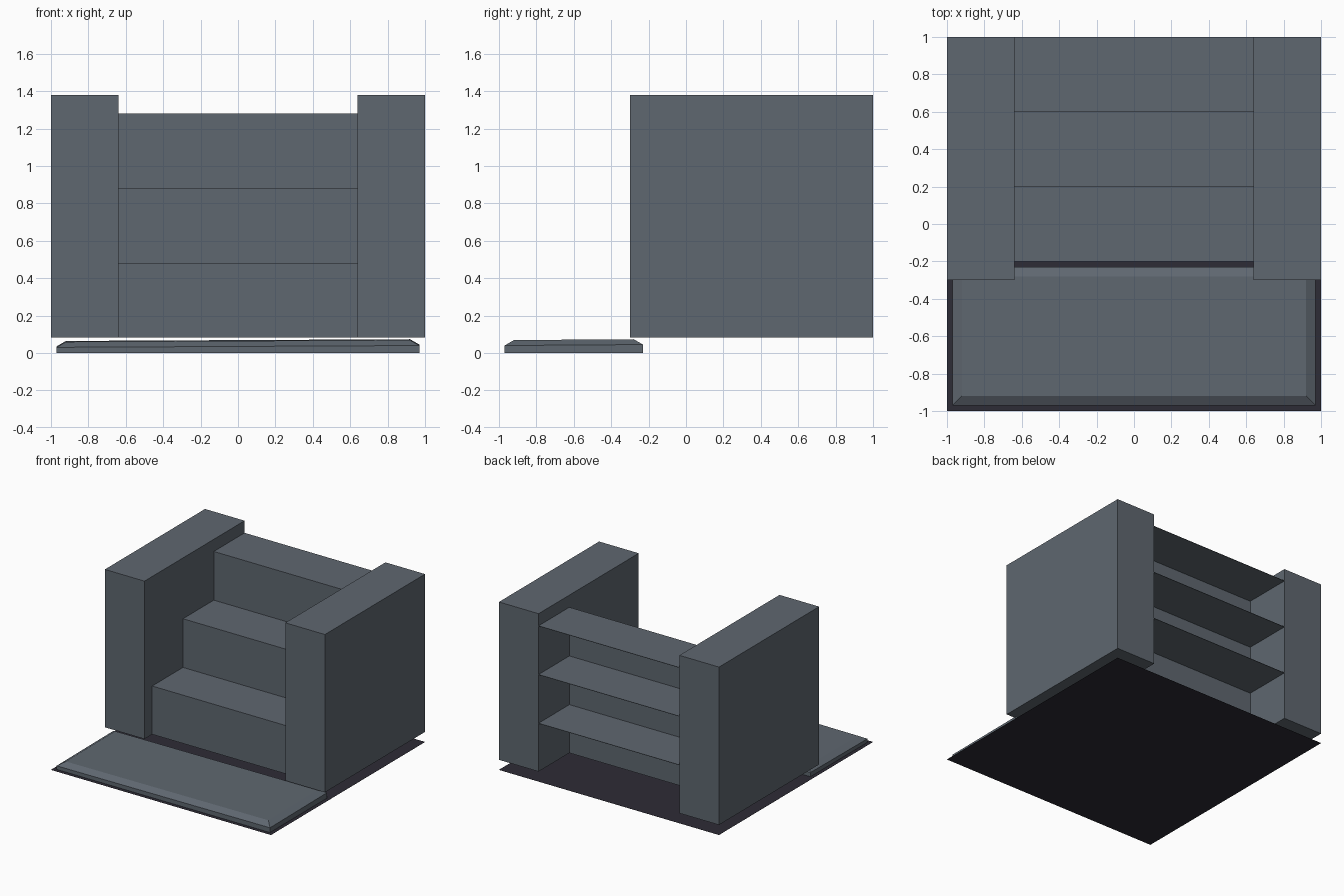
import bpy
import bmesh

cube = bpy.data.objects.get("Cube")
if cube:
    bpy.data.objects.remove(cube, do_unlink=True)


def make_material(name, rgb):
    mat = bpy.data.materials.new(name)
    mat.use_nodes = True
    mat.diffuse_color = (*rgb, 1)
    mat.node_tree.nodes["Principled BSDF"].inputs["Base Color"].default_value = (*rgb, 1)
    return mat


slate = make_material("slate grey", (0.114, 0.136, 0.162))
dark = make_material("dark plum", (0.027, 0.025, 0.037))


def finish(name, bm, mat):
    bmesh.ops.recalc_face_normals(bm, faces=bm.faces)
    mesh = bpy.data.meshes.new(name)
    bm.to_mesh(mesh)
    bm.free()
    mesh.materials.append(mat)
    obj = bpy.data.objects.new(name, mesh)
    bpy.context.collection.objects.link(obj)
    return obj


def box(name, lo, hi, mat):
    bm = bmesh.new()
    bmesh.ops.create_cube(bm, size=1)
    for v in bm.verts:
        v.co = [(a + b) / 2 + c * (b - a) for a, b, c in zip(lo, hi, v.co)]
    return finish(name, bm, mat)


BOTTOM, RISE, INNER = 0.083, 0.4, 0.64
SHEET = 0.003

# Thin ground plate
box("ground_plate", (-1, -1, 0), (1, 1, 0.001), dark)

# Side walls
for name, x0, x1 in (("left_wall", INNER, 1), ("right_wall", -1, -INNER)):
    box(name, (x0, -0.3, BOTTOM), (x1, 1, 1.38), slate)

# Stairs: stepped front, upright back with a thin shelf behind each tread
profile = [(-0.2, BOTTOM)]
for i in range(3):
    y, top = -0.2 + 0.4 * i, 0.48 + RISE * i
    profile += [(y, top), (y + 0.4, top)]
for i in (2, 1, 0):
    top = 0.48 + RISE * i
    if i < 2:
        profile += [(0.6, top), (1, top)]
    profile += [(1, top - SHEET), (0.6, top - SHEET)]
profile.append((0.6, BOTTOM))

bm = bmesh.new()
face = bm.faces.new([bm.verts.new((-INNER, y, z)) for y, z in profile])
extruded = bmesh.ops.extrude_face_region(bm, geom=[face])["geom"]
bmesh.ops.translate(bm, vec=(2 * INNER, 0, 0),
                    verts=[g for g in extruded if isinstance(g, bmesh.types.BMVert)])
finish("stairs", bm, slate)

# Front slab with chamfered, slightly tilted top
bm = bmesh.new()
rings = []
for inset, height in ((0, 0.001), (0, 0.038), (0.05, 0.067)):
    x, front, back = 0.97 - inset, -0.97 + inset, -0.23 - inset
    ring = []
    for px, py in ((-x, front), (x, front), (x, back), (-x, back)):
        tilt = (0.005 * px + 0.007 * (py + 0.6)) if height > 0.01 else 0
        ring.append(bm.verts.new((px, py, height + tilt)))
    rings.append(ring)
bm.faces.new(rings[0])
bm.faces.new(rings[-1])
for low, high in zip(rings, rings[1:]):
    for i in range(4):
        j = (i + 1) % 4
        bm.faces.new((low[i], low[j], high[j], high[i]))
finish("front_slab", bm, slate)
